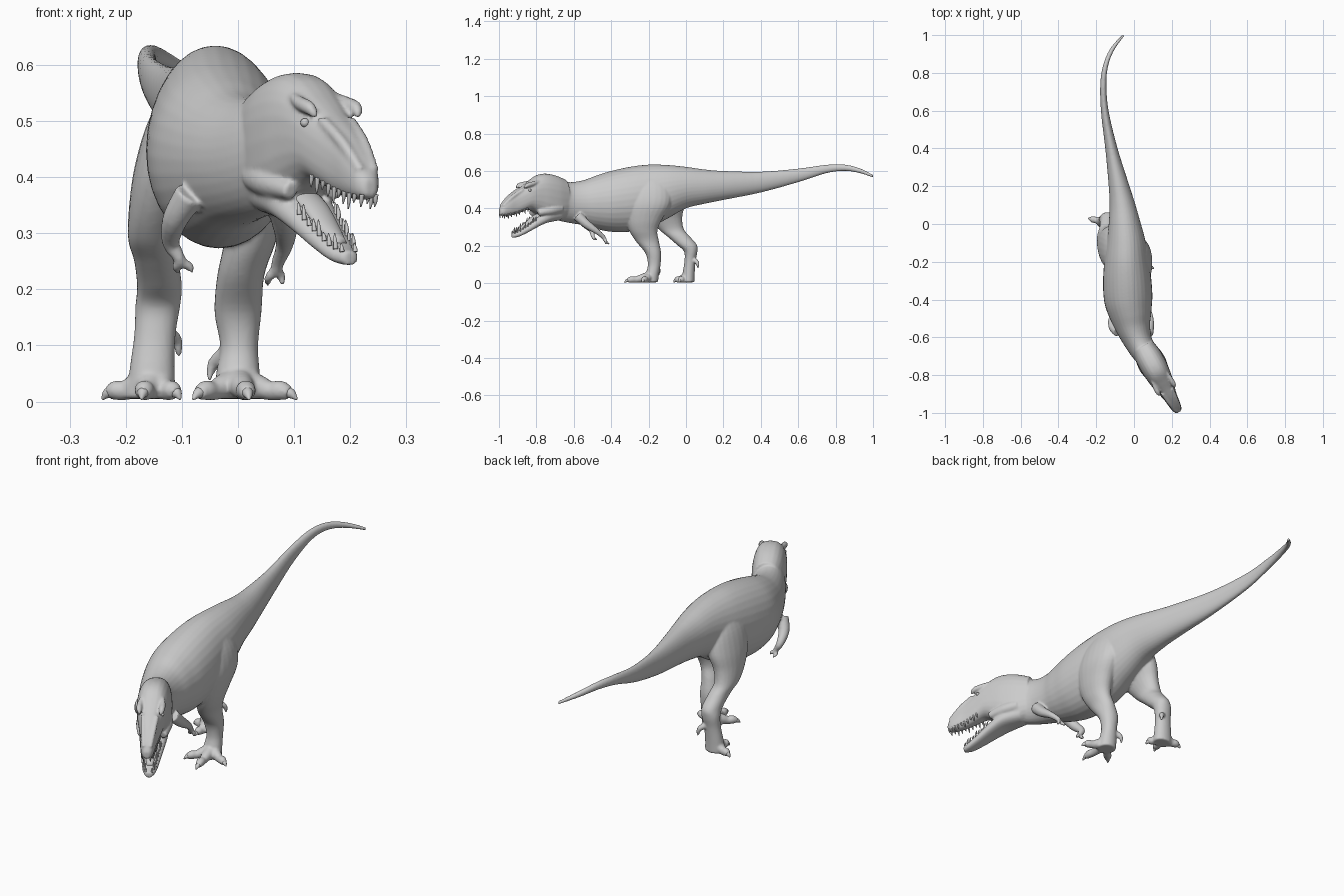
import bpy, bmesh, math
from mathutils import Vector as V

UP = V((0, 0, 1))


def resample(rows, k=5):
    """Catmull-Rom interpolation of rows of numbers."""
    out = []
    for i in range(len(rows) - 1):
        a, b = rows[max(i - 1, 0)], rows[i]
        c, d = rows[i + 1], rows[min(i + 2, len(rows) - 1)]
        for j in range(k):
            t = j / k
            out.append([0.5 * (2 * q + (r - p) * t + (2 * p - 5 * q + 4 * r - s) * t * t
                               + (3 * q - p - 3 * r + s) * t ** 3)
                        for p, q, r, s in zip(a, b, c, d)])
    return out + [list(rows[-1])]


def loft(bm, rings, n=2.0, m=24):
    """Skin a list of (centre, u, v) superellipse sections and cap the ends."""
    loops = []
    for c, u, v in rings:
        loop = []
        for i in range(m):
            a = 2 * math.pi * i / m
            x, y = math.cos(a), math.sin(a)
            loop.append(bm.verts.new(c + u * math.copysign(abs(x) ** (2 / n), x)
                                     + v * math.copysign(abs(y) ** (2 / n), y)))
        loops.append(loop)
    for a, b in zip(loops, loops[1:]):
        for i in range(m):
            j = (i + 1) % m
            bm.faces.new((a[i], a[j], b[j], b[i]))
    bm.faces.new(loops[0])
    bm.faces.new(loops[-1])


def tube(bm, rows, m=14):
    """Round tube through rows of x, y, z, radius."""
    rows = resample(rows, 4)
    rings = []
    for i, r in enumerate(rows):
        t = V(rows[min(i + 1, len(rows) - 1)][:3]) - V(rows[max(i - 1, 0)][:3])
        u = t.cross(UP)
        u = u.normalized() if u.length > 1e-6 else V((1, 0, 0))
        v = u.cross(t).normalized()
        rad = max(r[3], 0.001)
        rings.append((V(r[:3]), u * rad, v * rad))
    loft(bm, rings, m=m)


def finish(bm, name):
    bmesh.ops.recalc_face_normals(bm, faces=bm.faces[:])
    for f in bm.faces:
        f.smooth = True
    me = bpy.data.meshes.new(name)
    bm.to_mesh(me)
    bm.free()
    ob = bpy.data.objects.new(name, me)
    bpy.context.collection.objects.link(ob)
    return ob


# Head frame: s forward along the muzzle, lat sideways
FWD, SIDE, HEAD = V((0.48, -0.877, 0)), V((0.877, 0.48, 0)), V((0.075, -0.70, 0))


def head(s, lat, z):
    return HEAD + FWD * s + SIDE * lat + UP * z


def head_loft(bm, rows, n):
    loft(bm, [(head(s, 0, (t + b) / 2), SIDE * max(w, .002), UP * ((t - b) / 2))
              for s, t, b, w in resample(rows)], n)


def at(rows, s):
    for a, b in zip(rows, rows[1:]):
        if a[0] <= s <= b[0]:
            f = (s - a[0]) / (b[0] - a[0])
            return [p + (q - p) * f for p, q in zip(a, b)]


skin = bmesh.new()

# Neck, trunk and tail: y, centre x, top z, bottom z, half width
trunk = [(-.74, .09, .555, .36, .052), (-.68, .055, .55, .335, .066),
         (-.62, .022, .54, .322, .075), (-.55, -.003, .55, .31, .092),
         (-.48, -.018, .575, .29, .112), (-.40, -.03, .60, .275, .128),
         (-.30, -.036, .622, .275, .128), (-.20, -.04, .634, .295, .118),
         (-.10, -.042, .632, .345, .104), (0, -.05, .622, .40, .085),
         (.1, -.062, .608, .425, .068), (.2, -.08, .6, .445, .054),
         (.4, -.12, .596, .485, .032), (.6, -.155, .613, .54, .02),
         (.75, -.162, .633, .588, .016), (.85, -.147, .634, .6, .013),
         (.93, -.112, .614, .588, .011), (1.0, -.055, .579, .565, .006)]
rows = resample(trunk)
rings = []
for i, (y, x, t, b, w) in enumerate(rows):
    p, q = rows[max(i - 1, 0)], rows[min(i + 1, len(rows) - 1)]
    d = V((q[1] - p[1], q[0] - p[0], 0)).normalized()
    rings.append((V((x, y, (t + b) / 2)), V((d.y, -d.x, 0)) * w, UP * ((t - b) / 2)))
loft(skin, rings, 2.0, 32)

# Skull and lower jaw: s, top z, bottom z, half width
skull = [(-.06, .553, .35, .06), (0, .576, .335, .07), (.06, .586, .345, .071),
         (.11, .577, .37, .066), (.16, .545, .393, .058), (.2, .518, .382, .048),
         (.25, .487, .366, .036), (.29, .455, .36, .031), (.32, .425, .36, .025),
         (.338, .395, .365, .013)]
jaw = [(-.02, .42, .335, .052), (.06, .39, .322, .06), (.12, .355, .298, .052),
       (.18, .312, .268, .04), (.23, .28, .247, .029), (.262, .268, .243, .014)]
head_loft(skin, skull, 2.5)
head_loft(skin, jaw, 2.5)

# Brow ridges and snout ridges
for sd in (-1, 1):
    tube(skin, [(*head(s, sd * l, z), r) for s, l, z, r in
                [(.12, .042, .545, .008), (.16, .047, .532, .012),
                 (.195, .047, .523, .012), (.212, .043, .508, .005)]])
    tube(skin, [(*head(s, sd * l, z), r) for s, l, z, r in
                [(.21, .028, .5, .01), (.27, .022, .462, .01), (.325, .014, .412, .008)]])
    # Cheek muscle joining skull and jaw
    tube(skin, [(*head(s, sd * l, z), r) for s, l, z, r in
                [(-.01, .045, .40, .025), (.05, .05, .39, .026), (.125, .046, .375, .015)]])

# Legs as level sections: x, y, z, half width x, half depth y
front_leg = [(.02, -.19, .57, .03, .06), (.028, -.195, .50, .055, .115),
             (.033, -.205, .42, .064, .125), (.03, -.225, .34, .054, .096),
             (.02, -.228, .28, .046, .075), (.005, -.207, .225, .042, .062),
             (0, -.175, .16, .042, .042), (.002, -.17, .10, .034, .034),
             (0, -.18, .05, .039, .036), (0, -.19, .005, .042, .04)]
rear_leg = [(-.09, -.14, .57, .03, .06), (-.105, -.135, .50, .055, .11),
            (-.122, -.125, .42, .062, .115), (-.142, -.11, .35, .052, .09),
            (-.152, -.08, .29, .044, .068), (-.145, -.04, .25, .04, .06),
            (-.14, .005, .205, .04, .053), (-.143, .025, .17, .04, .036),
            (-.148, .022, .12, .037, .03), (-.153, .015, .06, .04, .032),
            (-.155, .01, .005, .045, .035)]
for leg in (front_leg, rear_leg):
    loft(skin, [(V(r[:3]), V((r[3], 0, 0)), V((0, r[4], 0))) for r in resample(leg)], 2.1)

# Toes from the foot centre, plus a raised hind claw
claws = bmesh.new()
feet = [((0, -.19), [(.105, -.235), (.02, -.33), (-.08, -.275)],
         [(-.025, -.16, .085, .014), (-.045, -.145, .065, .011), (-.052, -.15, .038, .004)]),
        ((-.155, .01), [(-.242, .03), (-.172, -.066), (-.103, -.04)],
         [(-.13, .04, .125, .014), (-.11, .06, .11, .011), (-.105, .065, .08, .004)])]
for (fx, fy), tips, hind in feet:
    for tx, ty in tips:
        def toe(f, z, r):
            return (fx + (tx - fx) * f, fy + (ty - fy) * f, z, r)
        tube(skin, [toe(0, .035, .03), toe(.35, .026, .022), toe(.55, .019, .017),
                    toe(.72, .02, .018), toe(.88, .014, .012)])
        tube(claws, [toe(.78, .018, .011), toe(.9, .014, .009), toe(1, .004, .002)])
    tube(skin, hind)

# Small arms with two fingers each
arms = [[(.075, -.58, .36, .028), (.084, -.53, .315, .023), (.083, -.48, .28, .016),
         (.072, -.445, .25, .012), (.068, -.435, .235, .011)],
        [(-.085, -.57, .37, .028), (-.112, -.545, .325, .023), (-.12, -.505, .285, .016),
         (-.108, -.5, .262, .012), (-.103, -.498, .25, .011)]]
for arm, end in zip(arms, [(.065, -.42, .207), (-.093, -.485, .23)]):
    tube(skin, arm)
    x, y, z, r = arm[-1]
    for o in (-.012, .012):
        tube(skin, [(x, y, z, .009), ((x + end[0]) / 2 + o, (y + end[1]) / 2, (z + end[2]) / 2, .008),
                    (end[0] + o, end[1] - o, end[2], .004)])

# Fuse the skin into one continuous surface
body = finish(skin, "body_skin")
rm = body.modifiers.new("fuse", 'REMESH')
rm.mode = 'VOXEL'
rm.voxel_size = 0.0048
rm.use_smooth_shade = True
sm = body.modifiers.new("soften", 'SMOOTH')
sm.factor, sm.iterations = 0.5, 4
finish(claws, "toe_claws")

# Teeth along both jaws
for name, rows, s0, s1, up, count in (("upper_teeth", skull, .19, .33, -1, 10),
                                      ("lower_teeth", jaw, .14, .255, 1, 9)):
    bm = bmesh.new()
    for i in range(count):
        s, t, b, w = at(rows, s0 + (s1 - s0) * i / (count - 1))
        z = (t + b) / 2 + up * .72 * (t - b) / 2
        size = .017 + .006 * math.sin(i * 2.1)
        for sd in (-1, 1):
            tube(bm, [(*head(s, sd * w * .78, z), .0045),
                      (*head(s - .002, sd * w * .78, z + up * size * .7), .0035),
                      (*head(s - .005, sd * w * .76, z + up * size * 1.3), .001)], 8)
    finish(bm, name)

# Tongue
bm = bmesh.new()
head_loft(bm, [(.07, .39, .355, .03), (.13, .362, .33, .026),
               (.18, .324, .295, .022), (.225, .292, .27, .012)], 2)
finish(bm, "tongue")

# Eyes
bm = bmesh.new()
for sd in (-1, 1):
    eye = bmesh.ops.create_uvsphere(bm, u_segments=16, v_segments=10, radius=.008)
    bmesh.ops.translate(bm, verts=eye["verts"], vec=head(.18, sd * .048, .497))
finish(bm, "eyes")
